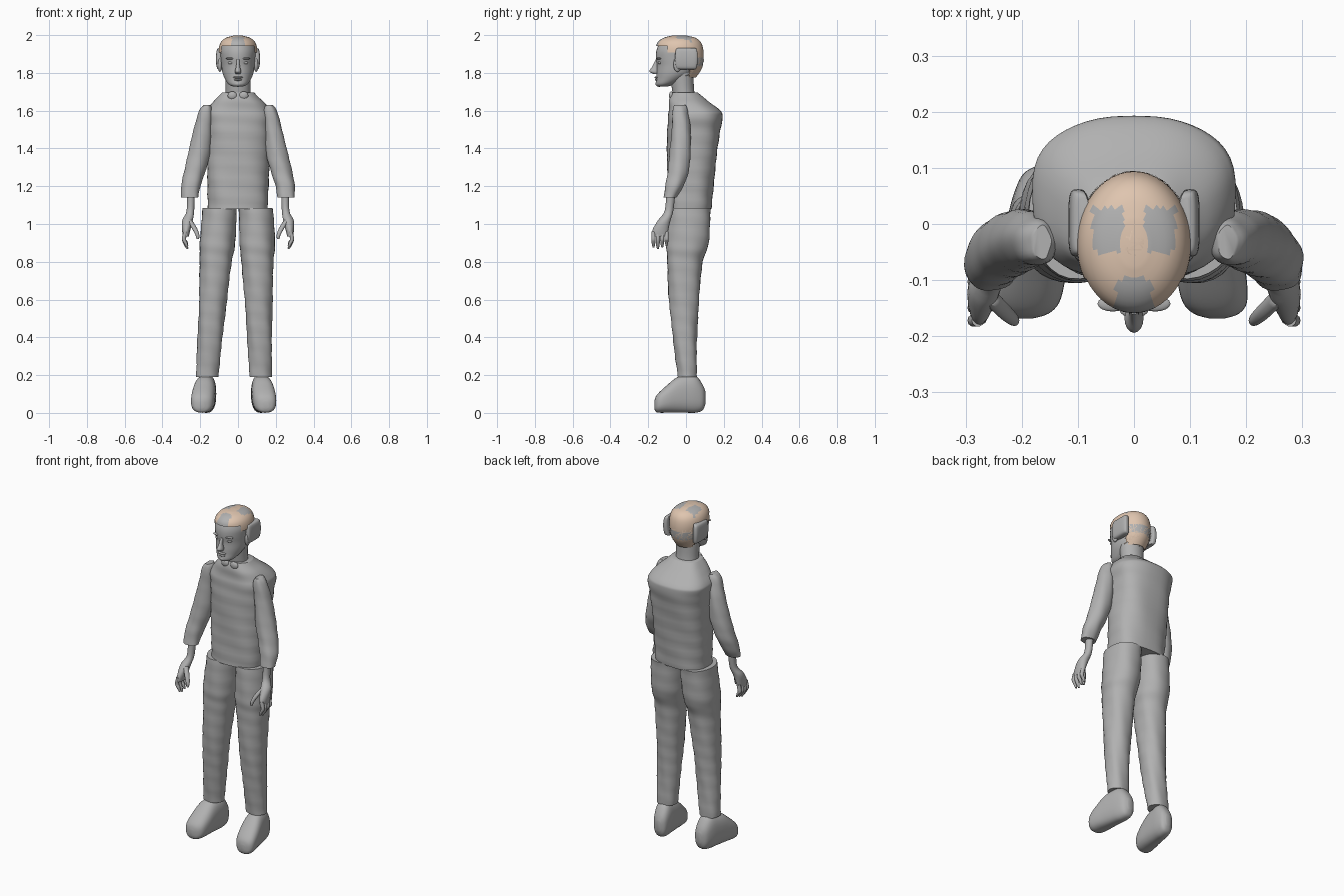
import bpy, bmesh, math, random
from mathutils import Vector

random.seed(4)
if "Cube" in bpy.data.objects:
    bpy.data.objects.remove(bpy.data.objects["Cube"])


def material(name, colour):
    m = bpy.data.materials.new(name)
    m.use_nodes = True
    m.diffuse_color = (*colour, 1)
    m.node_tree.nodes["Principled BSDF"].inputs["Base Color"].default_value = (*colour, 1)
    return m


GREY = material("plain grey", (.44, .44, .44))
TAN = material("tan hair", (.74, .56, .43))


def finish(bm, name, mats=(GREY,)):
    bmesh.ops.recalc_face_normals(bm, faces=bm.faces)
    mesh = bpy.data.meshes.new(name)
    bm.to_mesh(mesh)
    bm.free()
    for m in mats:
        mesh.materials.append(m)
    ob = bpy.data.objects.new(name, mesh)
    bpy.context.collection.objects.link(ob)
    bpy.context.view_layer.objects.active = ob
    ob.select_set(True)
    bpy.ops.object.shade_smooth_by_angle(angle=math.radians(50))
    ob.select_set(False)
    return ob


def spline(rings, steps):
    """Smooth the ring list with a Catmull-Rom curve."""
    out = []
    last = len(rings) - 1
    for i in range(last):
        quad = [rings[max(i - 1, 0)], rings[i], rings[i + 1], rings[min(i + 2, last)]]
        for k in range(steps):
            t = k / steps
            out.append([b + t / 2 * (c - a + t * (2*a - 5*b + 4*c - d + t * (3*(b - c) + d - a)))
                        for a, b, c, d in zip(*quad)])
    return out + [list(rings[-1])]


def loft_mesh(rings, power=2, along_y=False, sides=32, steps=4, wrinkle=0):
    """Skin superellipse rings given as (x, y, z, half width, half depth)."""
    bm = bmesh.new()
    loops = []
    for x, y, z, a, b in spline(rings, steps):
        loop = []
        for k in range(sides):
            t = math.tau * k / sides
            c, s = math.cos(t), math.sin(t)
            fold = wrinkle * math.sin(3 * t + 45 * z) * math.sin(2 * t - 28 * z)
            u = math.copysign(abs(c) ** (2 / power), c) * (max(a, .002) + fold)
            v = math.copysign(abs(s) ** (2 / power), s) * (max(b, .002) + fold)
            loop.append(bm.verts.new((x + u, y, z + v) if along_y else (x + u, y + v, z)))
        loops.append(loop)
    for lo, hi in zip(loops, loops[1:]):
        for k in range(sides):
            j = (k + 1) % sides
            bm.faces.new((lo[k], lo[j], hi[j], hi[k]))
    bm.faces.new(loops[0])
    bm.faces.new(loops[-1])
    return bm


def loft(name, rings, **options):
    return finish(loft_mesh(rings, **options), name)


def depth_rings(rows):
    """Turn (z, front, back, half width) rows into centred rings."""
    return [(0, (f + b) / 2, z, w, (b - f) / 2) for z, f, b, w in rows]


def blob(name, centre, size):
    bm = bmesh.new()
    bmesh.ops.create_uvsphere(bm, u_segments=16, v_segments=10, radius=1)
    for v in bm.verts:
        v.co = Vector(p + q * r for p, q, r in zip(centre, v.co, size))
    return finish(bm, name)


# Shirt body and neck
loft("shirt_body", depth_rings([
    (1.08, -.1, .135, .158), (1.2, -.1, .145, .162), (1.35, -.1, .162, .165),
    (1.5, -.1, .182, .172), (1.57, -.096, .193, .181), (1.6, -.093, .18, .172),
    (1.64, -.09, .13, .14), (1.67, -.085, .095, .11), (1.695, -.077, .062, .086)]),
    power=2.6, sides=48, steps=6, wrinkle=.003)
loft("neck", depth_rings([(1.66, -.066, .05, .066), (1.72, -.075, .042, .065),
                          (1.8, -.085, .04, .07)]))
for s in (-1, 1):
    # Collar points
    blob("collar_point", (s * .03, -.078, 1.68), (.025, .012, .022))

# Head and face
loft("head", depth_rings([
    (1.727, -.15, -.1, .025), (1.74, -.16, -.06, .05), (1.77, -.157, 0, .07),
    (1.8, -.156, .04, .082), (1.84, -.154, .06, .088), (1.88, -.159, .07, .092),
    (1.92, -.156, .075, .094), (1.96, -.138, .065, .08), (1.985, -.1, .04, .05),
    (1.993, -.06, 0, .02)]))
loft("nose", [(0, -.153, 1.87, .008, .008), (0, -.163, 1.835, .01, .015),
              (0, -.168, 1.808, .017, .026), (0, -.16, 1.795, .012, .014)], sides=16)
blob("upper_lip", (0, -.153, 1.776), (.026, .014, .006))
blob("lower_lip", (0, -.151, 1.764), (.022, .014, .007))
blob("chin", (0, -.142, 1.742), (.026, .02, .016))
for s in (-1, 1):
    blob("brow", (s * .038, -.142, 1.876), (.027, .014, .006))
    blob("eye", (s * .037, -.137, 1.853), (.017, .012, .008))
    blob("ear", (s * .096, -.045, 1.845), (.012, .022, .04))
    loft("side_pad", [(s * x, .002, z, a, b) for x, z, a, b in (
        (.088, 1.818, .01, .045), (.096, 1.828, .016, .055), (.1, 1.875, .017, .06),
        (.097, 1.922, .015, .056), (.09, 1.932, .01, .045))], power=4)


# Hair cap, trimmed along the hairline
def hairline(y):
    return 1.945 if y < -.1 else 1.91 if y < .02 else 1.775


bm = loft_mesh(depth_rings([
    (1.765, -.13, .045, .068), (1.82, -.15, .082, .089), (1.87, -.162, .093, .098),
    (1.92, -.161, .092, .102), (1.96, -.152, .08, .092), (1.985, -.12, .052, .066),
    (1.997, -.075, .005, .025)]), sides=48)
centres = {f: f.calc_center_median() for f in bm.faces}
bmesh.ops.delete(bm, geom=[f for f, c in centres.items() if c.z < hairline(c.y)],
                 context="FACES")
for f in bm.faces:
    c = f.calc_center_median()
    band = -.05 < c.y < .03 and .018 < abs(c.x) < .075 and c.z > 1.95
    fringe = c.y < -.095 and abs(c.x) < .032
    nape = c.y > 0 and 1.83 < c.z < 1.88
    f.material_index = 0 if band or fringe or nape else 1
finish(bm, "hair_cap", (GREY, TAN))

# Loose hair strands lying over the cap
bm = bmesh.new()
centre, radii = Vector((0, -.034, 1.875)), Vector((.104, .129, .124))
strands = 0
while strands < 190:
    n = Vector(random.gauss(0, 1) for _ in range(3)).normalized()
    p = centre + n * radii
    if p.z < hairline(p.y) + .008:
        continue
    along = n.cross(Vector(random.gauss(0, 1) for _ in range(3))).normalized()
    across = n.cross(along)
    rows = []
    for k in range(4):
        d = (n + along * (k - 1.5) * .13).normalized()
        rows.append([bm.verts.new(centre + (d + across * w) * radii) for w in (-.012, .012)])
    for a, b in zip(rows, rows[1:]):
        bm.faces.new((a[0], a[1], b[1], b[0]))
    strands += 1
finish(bm, "hair_strands", (TAN,))

# Sleeves, hands, trouser legs and shoes
for s, side, hip_splay, foot_x in ((-1, "right", .076, .172), (1, "left", .027, .126)):
    loft(side + "_sleeve", [(s * x, y, z, a, b) for x, y, z, a, b in (
        (.165, -.033, 1.63, .016, .03), (.17, -.032, 1.6, .036, .04),
        (.186, -.026, 1.5, .048, .05), (.207, -.031, 1.37, .058, .056),
        (.232, -.043, 1.27, .056, .055), (.25, -.063, 1.2, .051, .048),
        (.255, -.084, 1.14, .045, .034))], wrinkle=.002)
    loft(side + "_hand", [(s * x, y, z, a, b) for x, y, z, a, b in (
        (.25, -.08, 1.17, .022, .024), (.252, -.09, 1.07, .02, .023),
        (.267, -.115, 1.02, .028, .033), (.274, -.135, .97, .022, .042),
        (.276, -.14, .935, .016, .04))], sides=20)
    for i in range(4):
        y = -.172 + i * .023
        drop = .008 * abs(i - 1)
        loft(side + "_finger", [(s * .278, y, .96, .011, .011), (s * .286, y, .92, .011, .011),
                                (s * .277, y, .89 + drop, .01, .01),
                                (s * .268, y, .868 + drop, .005, .005)], sides=10)
    loft(side + "_thumb", [(s * .257, -.13, 1.02, .014, .016), (s * .232, -.155, .98, .014, .014),
                           (s * .216, -.17, .945, .011, .011), (s * .212, -.175, .92, .006, .006)],
         sides=12)
    loft(side + "_trouser_leg", [
        (s * (.096 + hip_splay * (1.08 - z)), (f + b) / 2, z, w, (b - f) / 2)
        for z, f, b, w in ((1.085, -.098, .132, .09), (.9, -.105, .12, .094),
                           (.8, -.1, .088, .085), (.6, -.09, .07, .074),
                           (.4, -.07, .058, .066), (.19, -.042, .058, .059))],
        power=2.2, steps=8, wrinkle=.0025)
    loft(side + "_shoe", [
        (s * (foot_x - .13 * y), y, z, w, h)
        for y, z, w, h in ((.104, .08, .015, .03), (.088, .082, .038, .068),
                           (.05, .1, .05, .099), (0, .101, .056, .1),
                           (-.05, .094, .06, .093), (-.1, .074, .062, .073),
                           (-.14, .056, .057, .055), (-.16, .046, .04, .04),
                           (-.168, .042, .015, .018))], power=2.5, along_y=True)
